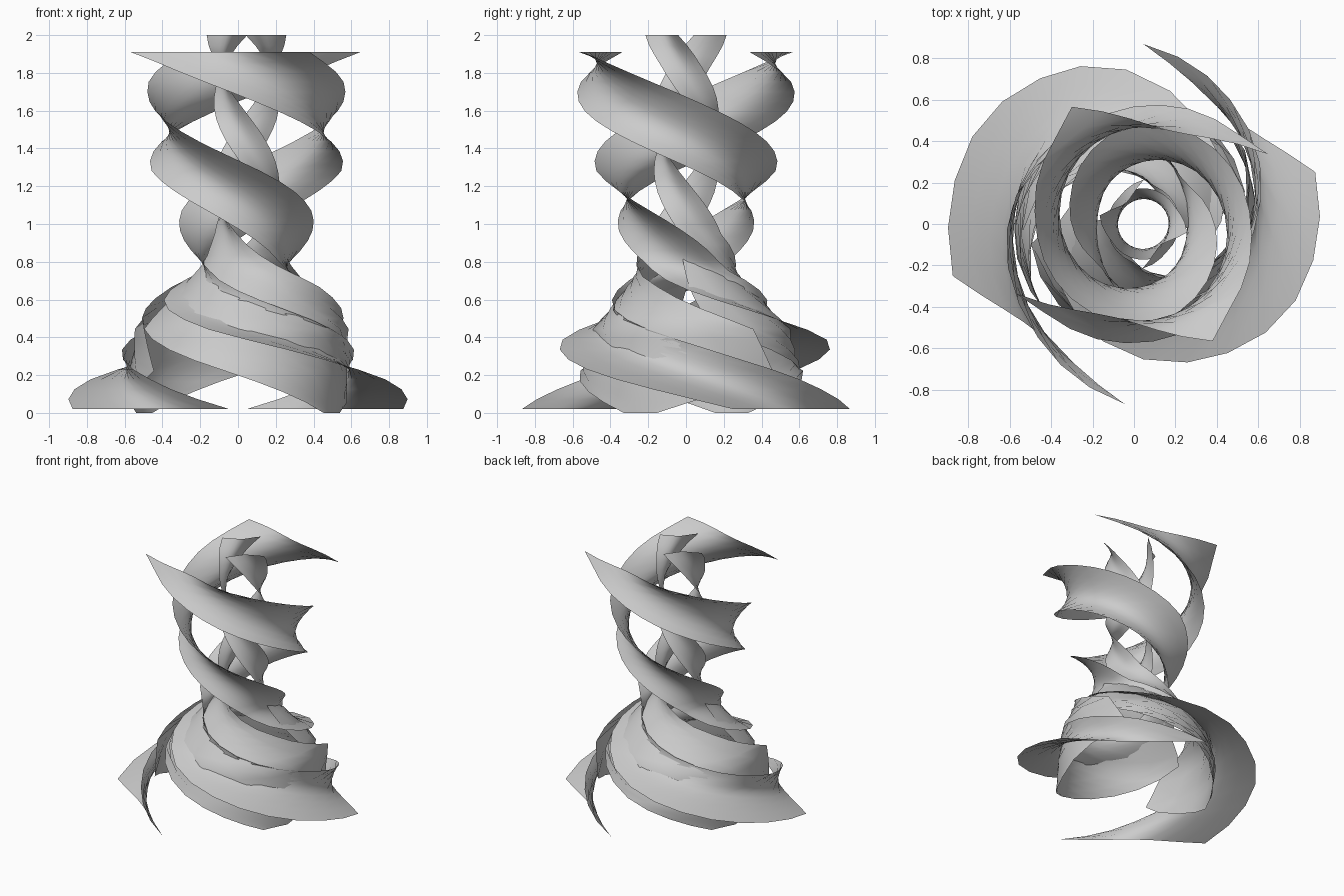
import bpy, math

# Each row: z, angles of (trailing edge, middle, leading edge) in degrees, their radii, axis x, axis y
OUTER = [
    (1.91, 29, 75, 121, .695, .47, .66, .04, 0),
    (1.85, 44, 90, 136, .63, .475, .585, .04, 0),
    (1.68, 86.5, 132, 178.5, .575, .455, .52, .045, 0),
    (1.28, 186.5, 232, 279, .505, .36, .48, .045, 0),
    (1.03, 249, 295, 341, .385, .28, .375, .045, 0),
    (.77, 316, 360, 404, .27, .21, .28, .04, 0),
    (.5, 414, 455, 495, .54, .44, .5, .02, .03),
    (.36, 463, 499, 540, .74, .54, .6, 0, .05),
    (.2, 507, 545, 586, .87, .6, .72, 0, .03),
    (.02, 556, 590, 627, .91, .7, .87, 0, 0),
]
INNER = [
    (2.0, 269, 309, 349, .215, .132, .215, .045, 0),
    (1.85, 308, 346, 384, .175, .125, .175, .045, 0),
    (1.3, 446, 484, 522, .17, .12, .17, .045, 0),
    (.95, 530, 572, 614, .17, .125, .19, .045, 0),
    (.8, 536, 597, 655, .22, .19, .29, .045, 0),
    (.67, 541, 620, 697, .33, .32, .42, .04, .01),
    (.45, 552, 655, 752, .53, .52, .61, .02, .03),
    (.2, 630, 690, 765, .6, .57, .62, 0, .03),
    (0, 684, 694, 704, .56, .55, .56, 0, 0),
]


def sample(rows, z):
    """Interpolate the table at height z."""
    for a, b in zip(rows, rows[1:]):
        if z >= b[0] - 1e-6:
            t = (a[0] - z) / (a[0] - b[0])
            return [p + (q - p) * t for p, q in zip(a, b)]
    return list(rows[-1])


def ribbon(name, rows, turn, steps, across=8):
    """Twisting band with level rungs, its edges flaring outward."""
    verts, faces = [], []
    top, bottom = rows[0][0], rows[-1][0]
    for i in range(steps + 1):
        z = top + (bottom - top) * i / steps
        _, a0, am, a1, r0, rm, r1, cx, cy = sample(rows, z)
        for j in range(across + 1):
            t = 2 * j / across - 1
            ae, re = (a0, r0) if t < 0 else (a1, r1)
            ang = math.radians(am + (ae - am) * abs(t) + turn)
            r = rm + (re - rm) * t * t
            verts.append((cx + r * math.cos(ang), cy + r * math.sin(ang), z))
    w = across + 1
    for i in range(steps):
        for j in range(across):
            k = i * w + j
            faces.append((k, k + w, k + w + 1, k + 1))
    me = bpy.data.meshes.new(name)
    me.from_pydata(verts, [], faces)
    me.shade_smooth()
    ob = bpy.data.objects.new(name, me)
    bpy.context.collection.objects.link(ob)


# Two outer and two inner ribbons, each pair half a turn apart
for n, turn in enumerate((0, 180), 1):
    ribbon(f"outer_ribbon_{n}", OUTER, turn, 36)
    ribbon(f"inner_ribbon_{n}", INNER, turn, 36)
